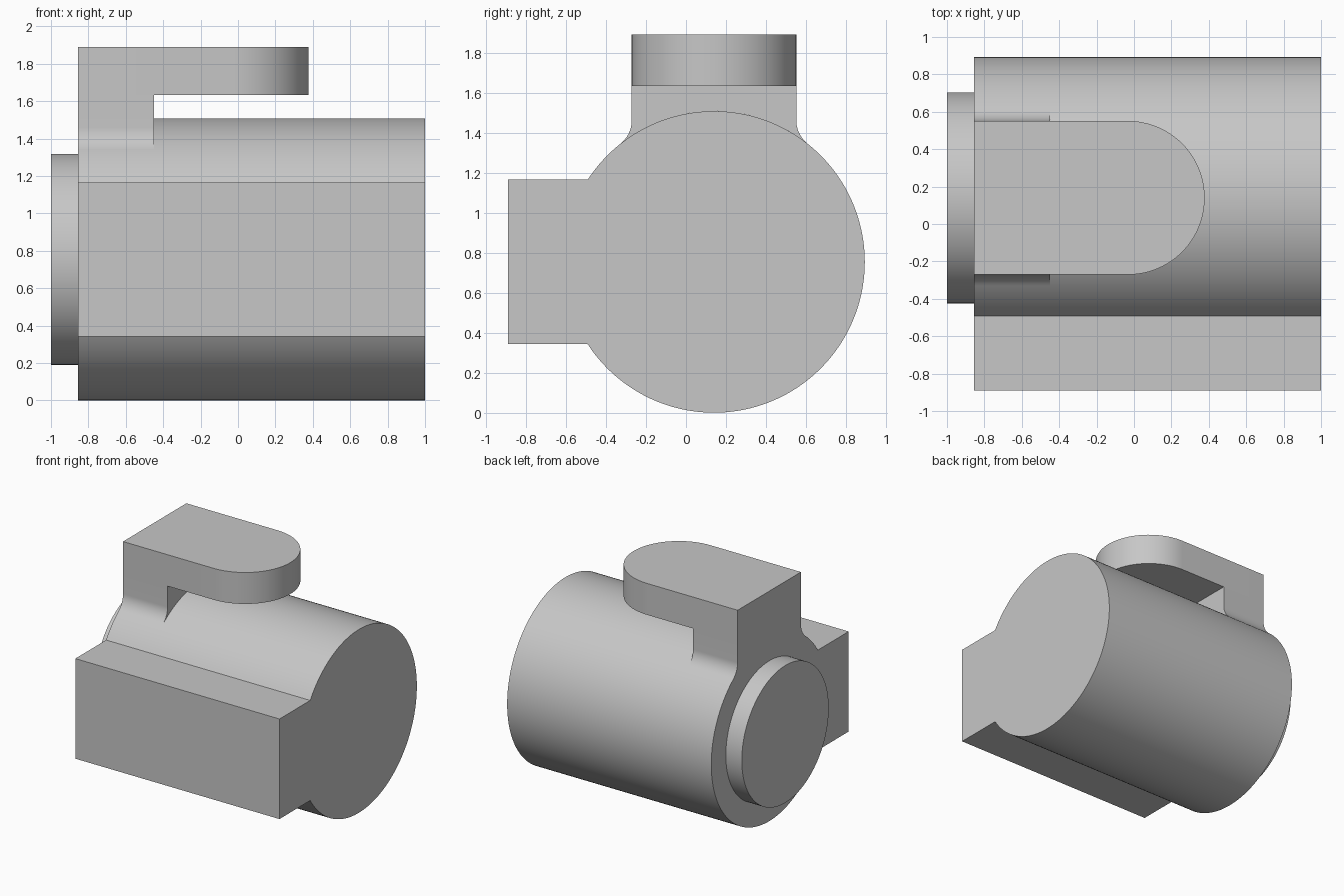
import bpy, bmesh
from math import sin, cos, pi, asin, acos, radians
from mathutils import Vector

if "Cube" in bpy.data.objects:
    bpy.data.objects.remove(bpy.data.objects["Cube"])

grey = bpy.data.materials.new("plain grey")
grey.use_nodes = True
grey.diffuse_color = (0.57, 0.57, 0.57, 1)
grey.node_tree.nodes["Principled BSDF"].inputs["Base Color"].default_value = grey.diffuse_color

# Shared dimensions
CY, CZ, R = 0.14, 0.754, 0.753       # barrel axis and radius
BACK, FRONT = -0.855, 1.0            # barrel ends along x
HALF = 0.411                         # half width of block and arm
POST_X, ARM_Z, TOP_Z = -0.45, 1.632, 1.89


def arc(cx, cy, r, a0, a1, n):
    return [(cx + r * cos(a0 + (a1 - a0) * i / n),
             cy + r * sin(a0 + (a1 - a0) * i / n)) for i in range(n + 1)]


def extrude(name, outline, lo, hi, axis):
    """Solid from an outline: (y, z) swept along x, or (x, y) swept along z."""
    def place(p, t):
        return Vector((t, *p)) if axis == "x" else Vector((*p, t))
    bm = bmesh.new()
    face = bm.faces.new([bm.verts.new(place(p, lo)) for p in outline])
    swept = bmesh.ops.extrude_face_region(bm, geom=[face], use_keep_orig=True)
    moved = [g for g in swept["geom"] if isinstance(g, bmesh.types.BMVert)]
    bmesh.ops.translate(bm, verts=moved, vec=place((0, 0), hi - lo))
    bmesh.ops.recalc_face_normals(bm, faces=bm.faces)
    mesh = bpy.data.meshes.new(name)
    bm.to_mesh(mesh)
    bm.free()
    mesh.materials.append(grey)
    obj = bpy.data.objects.new(name, mesh)
    bpy.context.collection.objects.link(obj)
    bpy.ops.object.select_all(action="DESELECT")
    obj.select_set(True)
    bpy.context.view_layer.objects.active = obj
    bpy.ops.object.shade_smooth_by_angle(angle=radians(30))
    return obj


# Barrel with the rectangular block along its front
a = asin(HALF / R)
body = arc(CY, CZ, R, -pi + a, pi - a, 120)
body += [(-0.89, CZ + HALF), (-0.89, CZ - HALF)]
extrude("barrel_and_block", body, BACK, FRONT, "x")

# Round boss on the end of the barrel
extrude("end_boss", arc(CY, CZ, 0.564, 0, 2 * pi, 120)[:-1], -1.0, BACK, "x")

# Post with fillets running tangent into the barrel
f = 0.15
t = acos((HALF + f) / (R + f))
side = arc(HALF + f, (R + f) * sin(t), f, pi, pi + t, 12)
left = [(CY + y, CZ + z) for y, z in side]
right = [(CY - y, CZ + z) for y, z in side]
saddle = arc(CY, CZ, R, t, pi - t, 40)[1:-1]
post = [(CY + HALF, ARM_Z)] + left + saddle + right[::-1] + [(CY - HALF, ARM_Z)]
extrude("post", post, BACK, POST_X, "x")

# Overhanging arm with a rounded tip
arm = arc(0.378 - HALF, CY, HALF, -pi / 2, pi / 2, 48)
arm += [(BACK, CY + HALF), (BACK, CY - HALF)]
extrude("top_arm", arm, ARM_Z, TOP_Z, "z")
